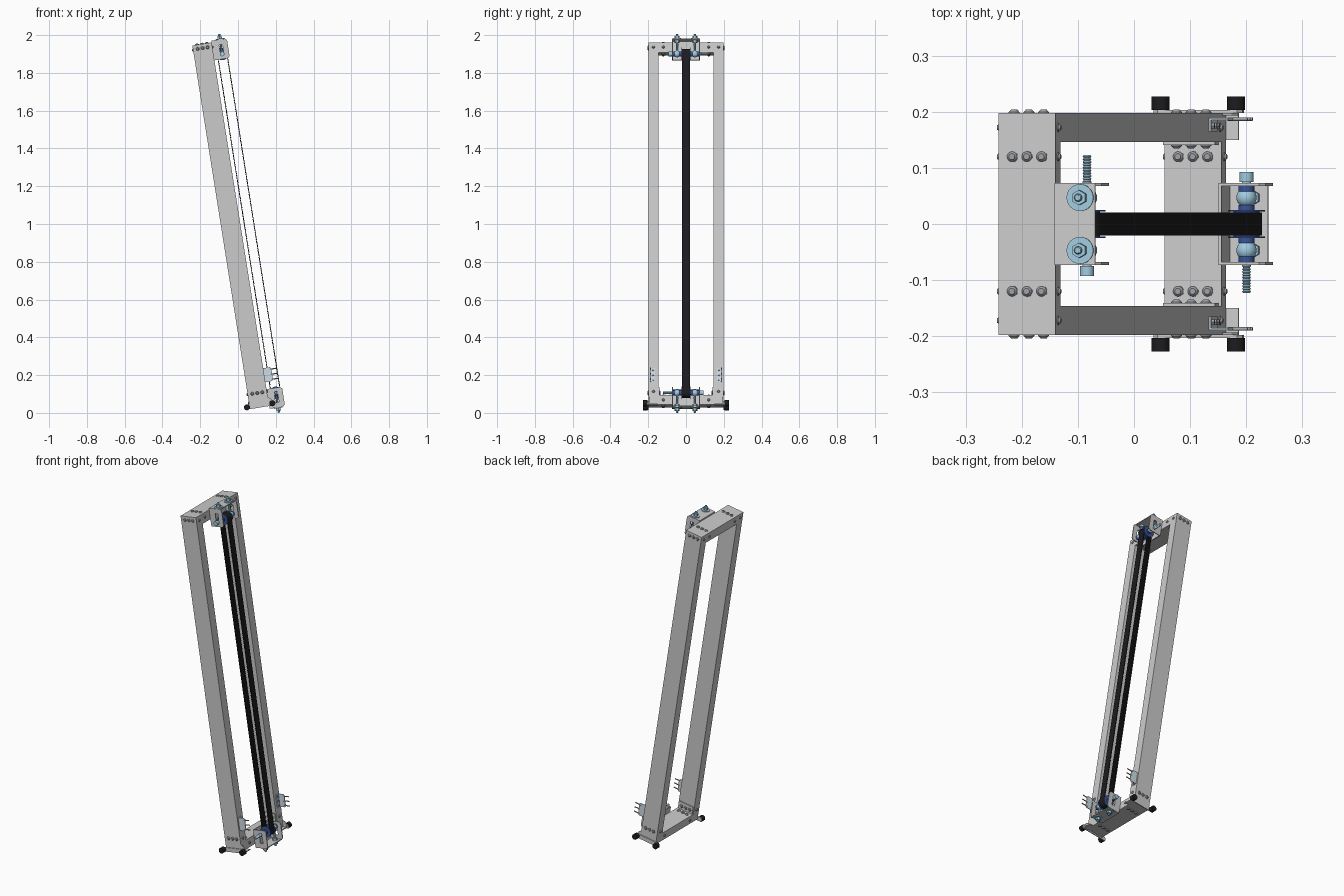
import bpy, bmesh, math
from mathutils import Matrix, Vector

if "Cube" in bpy.data.objects:
    bpy.data.objects.remove(bpy.data.objects["Cube"])

# Everything is built upright, then leaned back by this transform
TILT = Matrix.Translation((0.062, 0, 0.028)) @ Matrix.Rotation(math.radians(-9), 4, 'Y')
D, L, YI, YO = 0.103, 1.941, 0.146, 0.198      # rail depth, length, inner / outer y
AX, Z_LOW, Z_TOP = 0.149, 0.0554, 1.872        # belt axle positions


def material(name, col):
    m = bpy.data.materials.new(name)
    m.diffuse_color = (*col, 1)
    m.use_nodes = True
    m.node_tree.nodes["Principled BSDF"].inputs["Base Color"].default_value = m.diffuse_color
    return m


BLACK = material("black_rubber", (0.012, 0.012, 0.014))
LIGHT = material("light_blue_steel", (0.36, 0.6, 0.75))
NAVY = material("dark_blue", (0.04, 0.09, 0.32))
PALE = material("pale_blue", (0.62, 0.72, 0.8))
PLATE = material("light_grey", (0.6, 0.6, 0.6))
STEEL = material("bolt_grey", (0.35, 0.36, 0.38))


def box(bm, x0, x1, y0, y1, z0, z1):
    m = Matrix.Translation(((x0 + x1) / 2, (y0 + y1) / 2, (z0 + z1) / 2))
    bmesh.ops.create_cube(bm, size=1, matrix=m @ Matrix.Diagonal((x1 - x0, y1 - y0, z1 - z0, 1)))


def rod(bm, a, b, r, r2=None, n=24):
    a, b = Vector(a), Vector(b)
    rot = (b - a).to_track_quat('Z', 'Y').to_matrix().to_4x4()
    bmesh.ops.create_cone(bm, cap_ends=True, segments=n, radius1=r, radius2=r if r2 is None else r2,
                          depth=(b - a).length, matrix=Matrix.Translation((a + b) / 2) @ rot)


def thread(bm, a, b, r, pitch=0.005):
    a, b = Vector(a), Vector(b)
    n = max(1, round((b - a).length / pitch))
    for i in range(n):
        p, q = a.lerp(b, i / n), a.lerp(b, (i + 1) / n)
        mid = (p + q) / 2
        rod(bm, p, mid, r * 0.75, r, 16)
        rod(bm, mid, q, r, r * 0.75, 16)


def bolt(bm, p, d, r=0.009):
    # domed head with a socket rim
    p, d = Vector(p), Vector(d)
    rod(bm, p, p + d * 0.002, r * 1.1, n=20)
    rod(bm, p + d * 0.002, p + d * 0.006, r, r * 0.6, n=20)


def prism(bm, pts, y0, y1):
    f = bm.faces.new([bm.verts.new((x, y0, z)) for x, z in pts])
    g = bmesh.ops.extrude_face_region(bm, geom=[f])
    bmesh.ops.translate(bm, vec=(0, y1 - y0, 0), verts=[v for v in g['geom'] if isinstance(v, bmesh.types.BMVert)])
    bmesh.ops.recalc_face_normals(bm, faces=bm.faces)


def stadium(cx, z0, z1, r, n=20):
    top = [(cx + r * math.cos(math.pi * i / n), z1 + r * math.sin(math.pi * i / n)) for i in range(n + 1)]
    low = [(cx - r * math.cos(math.pi * i / n), z0 - r * math.sin(math.pi * i / n)) for i in range(n + 1)]
    return top + low


def part(name, build, mat=None, frame=Matrix(), smooth=False):
    bm = bmesh.new()
    build(bm)
    me = bpy.data.meshes.new(name)
    bm.to_mesh(me)
    bm.free()
    ob = bpy.data.objects.new(name, me)
    bpy.context.collection.objects.link(ob)
    if mat:
        me.materials.append(mat)
    ob.matrix_world = TILT @ frame
    if smooth:
        bpy.ops.object.select_all(action='DESELECT')
        ob.select_set(True)
        bpy.context.view_layer.objects.active = ob
        bpy.ops.object.shade_smooth_by_angle(angle=math.radians(35))
    return ob


# Side rails, crossbars
for side, s in (("left", -1), ("right", 1)):
    ya, yb = sorted((s * YI, s * YO))
    part(side + "_rail", lambda bm: box(bm, 0, D, ya, yb, 0, L))
part("top_crossbar", lambda bm: box(bm, 0, D, -YI, YI, L - 0.055, L), PLATE)


def bottom_bar(bm):
    box(bm, 0, D, -YI, YI, 0, 0.005)
    for x in (0, D - 0.005):
        box(bm, x, x + 0.005, -YI, YI, 0.005, 0.05)
    box(bm, 0.005, D - 0.005, -YI, YI, 0.045, 0.05)
    for s in (-1, 1):                                   # upturned end tabs
        ya, yb = sorted((s * 0.141, s * YI))
        box(bm, 0.005, D - 0.005, ya, yb, 0.05, 0.095)


part("bottom_crossbar", bottom_bar, PLATE)


# Frame bolts
def frame_bolts(bm):
    for s in (-1, 1):
        for x in (0.025, 0.0515, 0.078):
            bolt(bm, (x, s * 0.12, L), (0, 0, 1))
            bolt(bm, (x, s * 0.12, L - 0.055), (0, 0, -1))
            bolt(bm, (x, s * 0.12, 0.05), (0, 0, 1))
            bolt(bm, (x, s * 0.12, 0), (0, 0, -1))
            bolt(bm, (x, s * YO, 0.07), (0, s, 0))
            bolt(bm, (x, s * 0.141, 0.07), (0, -s, 0))
            bolt(bm, (x, s * YO, L - 0.022), (0, s, 0))
        for x, d in ((0, -1), (D, 1)):
            for y, z in ((0.12, L - 0.025), (0.172, L - 0.025), (0.172, 0.07), (0.12, 0.025)):
                bolt(bm, (x, s * y, z), (d, 0, 0), 0.007)


part("frame_bolts", frame_bolts, STEEL, smooth=True)


# Feet, their strips and front tabs
def feet(bm):
    for s in (-1, 1):
        for x in (-0.014, 0.122):
            rod(bm, (x, s * 0.203, 0.004), (x, s * 0.227, 0.004), 0.016, n=32)


def foot_strips(bm):
    for s in (-1, 1):
        ya, yb = sorted((s * YO, s * 0.203))
        prism(bm, [(-0.026, -0.008), (0.134, -0.008), (0.134, 0.008), (0.126, 0.016),
                   (-0.018, 0.016), (-0.026, 0.008)], ya, yb)
        ya, yb = sorted((s * 0.15, s * YO))
        box(bm, D, 0.126, ya, yb, -0.004, 0.001)
        ya, yb = sorted((s * 0.193, s * YO))
        prism(bm, [(D, 0), (0.126, 0), (0.126, 0.016), (0.118, 0.03), (D, 0.04)], ya, yb)


part("feet", feet, BLACK, smooth=True)
part("foot_strips", foot_strips, PLATE)


# Hook holders on the rail fronts
def hook_holders(bm):
    for s in (-1, 1):
        ya, yb = sorted((s * 0.165, s * 0.189))
        box(bm, D, D + 0.004, ya, yb, 0.12, 0.195)
        ya, yb = sorted((s * 0.185, s * 0.189))
        prism(bm, [(D, 0.12), (0.138, 0.12), (0.145, 0.127), (0.145, 0.188), (0.138, 0.195), (D, 0.195)], ya, yb)


def hook_pins(bm):
    for s in (-1, 1):
        for z in (0.13, 0.157, 0.184):
            rod(bm, (0.135, s * 0.187, z), (0.172, s * 0.187, z), 0.003, n=12)
            rod(bm, (0.103, s * 0.175, z), (0.112, s * 0.175, z), 0.006, n=6)


part("hook_holders", hook_holders, PALE)
part("hook_pins", hook_pins, STEEL)


# Tensioner: z is measured from the axle, the end plate is at +z
def bracket(bm):
    box(bm, D, D + 0.005, -0.073, 0.073, -0.027, 0.078)
    box(bm, D + 0.005, 0.176, -0.068, 0.068, 0.073, 0.078)
    for s in (-1, 1):
        ya, yb = sorted((s * 0.068, s * 0.073))
        box(bm, D + 0.005, AX - 0.009, ya, yb, -0.027, 0.078)
        prism(bm, [(AX + 0.009, -0.027), (0.176, -0.027), (0.186, -0.017), (0.186, 0.068),
                   (0.176, 0.078), (AX + 0.009, 0.078)], ya, yb)
        for z0, z1 in ((-0.027, -0.009), (0.05, 0.078)):
            box(bm, AX - 0.009, AX + 0.009, ya, yb, z0, z1)


def axle(bm):
    rod(bm, (AX, -0.075, 0), (AX, 0.075, 0), 0.008)
    thread(bm, (AX, 0.073, 0), (AX, 0.123, 0), 0.008)
    rod(bm, (AX, -0.093, 0), (AX, -0.075, 0), 0.0125)


def eye_bolts(bm):
    for s in (-1, 1):
        y = s * 0.047
        bmesh.ops.create_uvsphere(bm, u_segments=24, v_segments=14, radius=0.018,
                                  matrix=Matrix.Translation((AX, y, 0)))
        thread(bm, (AX, y, 0.015), (AX, y, 0.106), 0.007)
        rod(bm, (AX, y, 0.078), (AX, y, 0.082), 0.024, n=32)
        rod(bm, (AX, y, 0.082), (AX, y, 0.096), 0.0135, n=6)
        rod(bm, (AX, y, 0.06), (AX, y, 0.073), 0.0135, n=6)


def pulley(bm):
    rod(bm, (AX, -0.022, 0), (AX, 0.022, 0), 0.0235, n=40)
    for s in (-1, 1):
        for y0, y1, r in ((0.022, 0.025, 0.033), (0.025, 0.034, 0.014), (0.058, 0.068, 0.014)):
            rod(bm, (AX, s * y0, 0), (AX, s * y1, 0), r, n=40)


for label, z, turn in (("top", Z_TOP, 0), ("bottom", Z_LOW, math.pi)):
    f = Matrix.Translation((0, 0, z)) @ Matrix.Rotation(turn, 4, 'X')
    part(label + "_bracket", bracket, PLATE, f)
    part(label + "_axle", axle, LIGHT, f, True)
    part(label + "_eye_bolts", eye_bolts, LIGHT, f, True)
    part(label + "_pulley", pulley, NAVY, f, True)


# Toothed belt loop
def belt(bm):
    rings = [[bm.verts.new((x, y, z)) for x, z in stadium(AX, Z_LOW, Z_TOP, r)]
             for r, y in ((0.0275, -0.0205), (0.0275, 0.0205), (0.024, 0.0205), (0.024, -0.0205))]
    n = len(rings[0])
    for k in range(4):
        a, b = rings[k], rings[(k + 1) % 4]
        for i in range(n):
            bm.faces.new((a[i], a[(i + 1) % n], b[(i + 1) % n], b[i]))
    bmesh.ops.recalc_face_normals(bm, faces=bm.faces)
    for i in range(150):
        z = Z_LOW + 0.012 + i * (Z_TOP - Z_LOW - 0.024) / 149
        for s in (-1, 1):
            xa, xb = sorted((AX + s * 0.022, AX + s * 0.0245))
            box(bm, xa, xb, -0.0205, 0.0205, z - 0.003, z + 0.003)


part("belt", belt, BLACK)
